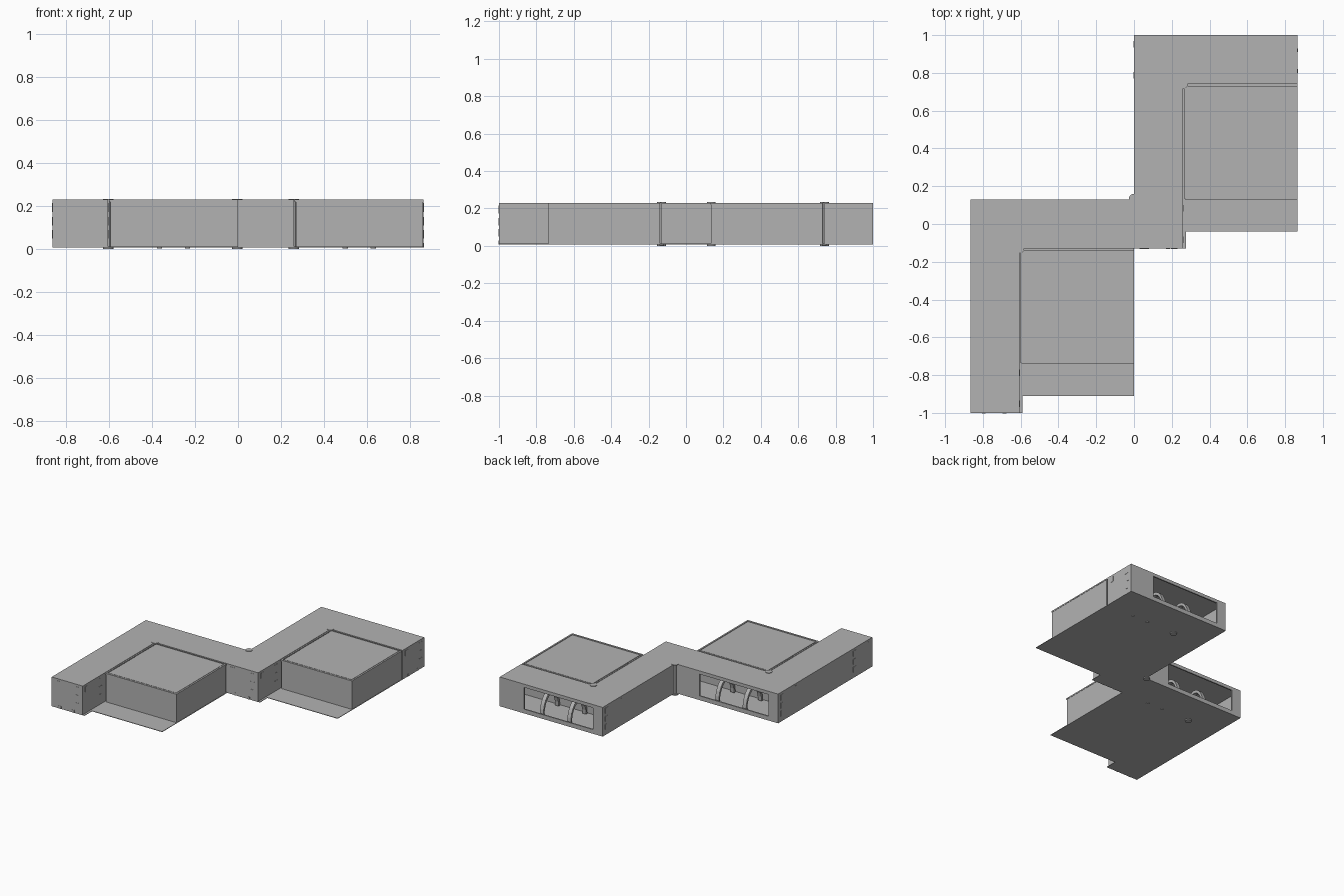
import bpy, bmesh, math
from mathutils import Vector

cube = bpy.data.objects.get("Cube")
if cube:
    bpy.data.objects.remove(cube)

grey = bpy.data.materials.new("sheet grey")
grey.use_nodes = True
colour = (0.45, 0.45, 0.45, 1)
grey.diffuse_color = colour
grey.node_tree.nodes["Principled BSDF"].inputs["Base Color"].default_value = colour

T = 0.01               # sheet thickness
LOW, TOP = 0.008, 0.23  # underside of floor, top of roof
W = 0.865              # module width
ARM = 0.26             # arm depth


def finish(name, bm, origin):
    bmesh.ops.recalc_face_normals(bm, faces=bm.faces)
    mesh = bpy.data.meshes.new(name)
    bm.to_mesh(mesh)
    bm.free()
    mesh.materials.append(grey)
    obj = bpy.data.objects.new(name, mesh)
    obj.location = origin
    bpy.context.collection.objects.link(obj)
    return obj


def boxes(name, spans, origin):
    """One object made of boxes, each given by two opposite corners."""
    bm = bmesh.new()
    for a, b in spans:
        a, b = Vector(a), Vector(b)
        for v in bmesh.ops.create_cube(bm, size=1)["verts"]:
            v.co = (a + b) / 2 + v.co * (b - a)
    return finish(name, bm, origin)


def slab(name, points, z0, z1, origin):
    """Flat outline extruded upward."""
    bm = bmesh.new()
    face = bm.faces.new([bm.verts.new((x, y, z0)) for x, y in points])
    up = bmesh.ops.extrude_face_region(bm, geom=[face])["geom"]
    for v in up:
        if isinstance(v, bmesh.types.BMVert):
            v.co.z = z1
    return finish(name, bm, origin)


def disc(name, x, y, z0, z1, radius, origin):
    pts = [(x + radius * math.cos(i * math.tau / 24), y + radius * math.sin(i * math.tau / 24))
           for i in range(24)]
    return slab(name, pts, z0, z1, origin)


def hinge(x, y, origin):
    disc("hinge_rod", x, y, 0.005, TOP, 0.008, origin)
    disc("hinge_cap", x, y, TOP, TOP + 0.004, 0.024, origin)
    disc("hinge_foot", x, y, 0, LOW, 0.024, origin)


def joint_tabs(a, along, normal, length, origin):
    """Finger joint tabs at both ends of a wall panel of the given length."""
    a, along, normal = Vector(a), Vector(along), Vector(normal)
    spans = []
    for s, heights in ((0.03, [0.175]), (length - 0.065, [0.172, 0.11, 0.05])):
        for z in heights:
            p = a + along * s - normal * 0.002 + Vector((0, 0, z))
            q = p + along * 0.035 + normal * 0.0035 + Vector((0, 0, 0.04))
            spans.append((p, q))
    boxes("joint_tabs", spans, origin)


def arch(name, x, y, origin):
    """Curved strip standing on the floor of the arm."""
    bm = bmesh.new()
    n = 12
    rings = []
    for i in range(n + 1):
        t = math.pi * i / n
        rings.append([bm.verts.new((x + dx, y + r * math.cos(t), T + LOW + r * 1.5 * math.sin(t)))
                      for dx, r in ((0, 0.1), (0.03, 0.1), (0.03, 0.085), (0, 0.085))])
    for p, q in zip(rings, rings[1:]):
        for k in range(4):
            bm.faces.new((p[k], p[(k + 1) % 4], q[(k + 1) % 4], q[k]))
    bm.faces.new(rings[0])
    bm.faces.new(rings[-1])
    finish(name, bm, origin)


# The module origin is its back right corner; x runs along the back, y towards the front is negative
def module(origin):
    end = -1.13            # front end of the long arm
    x0, y0 = ARM + 0.01, -ARM - 0.01
    ell = [(0, 0), (0, end), (ARM, end), (ARM, -ARM), (W, -ARM), (W, 0)]
    slab("arm_roof", ell, TOP - T, TOP, origin)
    slab("floor_plate", [(0, 0), (0, end), (ARM + .015, end), (ARM + .015, -1.04), (W, -1.04), (W, 0)],
         LOW, LOW + 0.004, origin)

    # Arm walls, with the opening in the back
    lo, hi = LOW, TOP - T
    wx0, wx1, wz0, wz1 = 0.08, 0.66, 0.04, 0.205
    boxes("arm_walls", [
        ((0, end, lo), (T, 0, hi)),
        ((0, end, lo), (ARM, end + T, hi)),
        ((ARM - T, end, lo), (ARM, -ARM, hi)),
        ((ARM - T, -ARM, lo), (W, -ARM + T, hi)),
        ((W - T, -ARM, lo), (W, 0, hi)),
    ], origin)
    boxes("back_wall", [
        ((0, -T, lo), (wx0, 0, hi)),
        ((wx1, -T, lo), (W, 0, hi)),
        ((wx0, -T, lo), (wx1, 0, wz0)),
        ((wx0, -T, wz1), (wx1, 0, hi)),
    ], origin)
    for x in (0.29, 0.52):
        arch("arch", x, -0.13, origin)

    # Tray beside the arms, with a rim around its lid
    yb = -0.865
    boxes("tray", [((x0, yb, LOW), (W - 0.002, y0, TOP - 0.006))], origin)
    boxes("tray_lid", [((x0 + T, yb + 0.015, TOP - 0.008), (W - 0.016, y0 - 0.008, TOP - 0.001))], origin)
    boxes("tray_rim", [
        ((x0 - 0.006, yb, TOP - 0.01), (x0 + 0.004, y0, TOP)),
        ((W - 0.012, yb, TOP - 0.01), (W, y0, TOP)),
        ((x0, yb - 0.004, TOP - 0.01), (W, yb + 0.01, TOP)),
        ((x0, y0 - 0.003, TOP - 0.01), (W, y0, TOP)),
    ], origin)

    # Hinge, finger joints, feet and small buttons below
    hinge(ARM, -ARM, origin)
    joint_tabs((0, end, 0), (1, 0, 0), (0, -1, 0), ARM, origin)
    joint_tabs((ARM, end, 0), (0, 1, 0), (1, 0, 0), ARM, origin)
    joint_tabs((W, -ARM, 0), (0, 1, 0), (1, 0, 0), ARM, origin)
    joint_tabs((0, end, 0), (0, 1, 0), (-1, 0, 0), ARM, origin)
    joint_tabs((0, -ARM, 0), (0, 1, 0), (-1, 0, 0), ARM, origin)
    boxes("end_feet", [((x, end - 0.002, LOW), (x + 0.02, end + 0.004, 0.028)) for x in (0.06, 0.17)]
          + [((W - 0.004, y, LOW), (W + 0.002, y + 0.02, 0.028)) for y in (-0.2, -0.09)], origin)
    for x in (0.5, 0.63):
        disc("button", x, -ARM, 0.003, LOW, 0.012, origin)


module((-W, 0.13, 0))
module((0, 1.0, 0))
hinge(-0.003, 0.135, (0, 0, 0))
